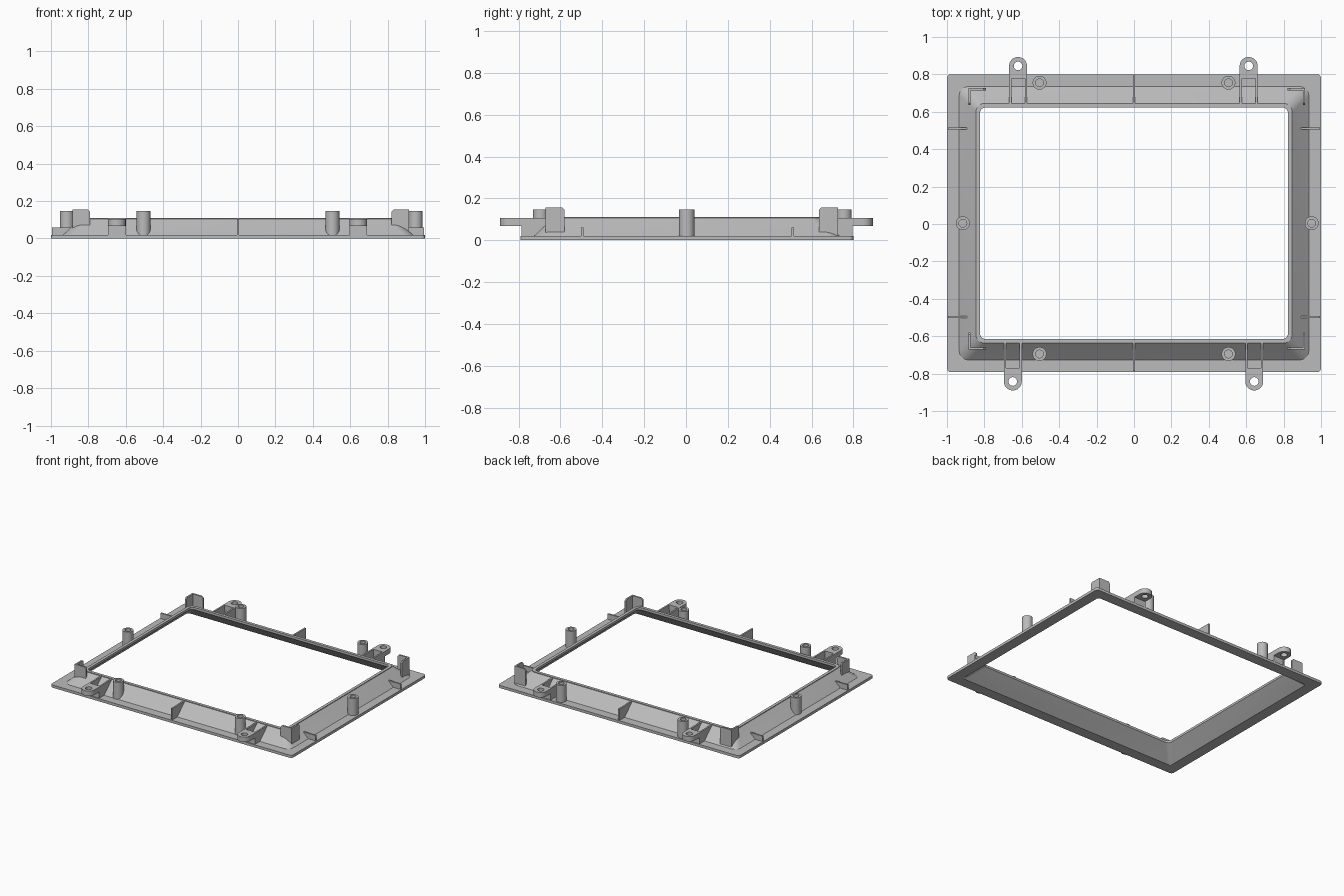
import bpy, bmesh, math

if "Cube" in bpy.data.objects:
    bpy.data.objects.remove(bpy.data.objects["Cube"])

CY = 0.004  # the frame sits slightly behind the centre of the tabs

grey = bpy.data.materials.new("grey plastic")
grey.diffuse_color = (0.5, 0.5, 0.5, 1)
grey.use_nodes = True
grey.node_tree.nodes["Principled BSDF"].inputs["Base Color"].default_value = grey.diffuse_color


def finish(bm, name, smooth=False):
    bmesh.ops.recalc_face_normals(bm, faces=bm.faces)
    me = bpy.data.meshes.new(name)
    bm.to_mesh(me)
    bm.free()
    me.materials.append(grey)
    ob = bpy.data.objects.new(name, me)
    bpy.context.collection.objects.link(ob)
    if smooth:
        bpy.context.view_layer.objects.active = ob
        ob.select_set(True)
        bpy.ops.object.shade_smooth_by_angle(angle=math.radians(30))
        ob.select_set(False)
    return ob


def sheet_z(x, y):
    """Middle height of the sloping frame sheet."""
    d = max(abs(x) - 0.928, abs(y - CY) - 0.724)
    return min(0.1, 0.012 + max(0, -d) * 0.95)


def bridge(bm, a, b):
    n = len(a)
    for i in range(n):
        bm.faces.new((a[i], a[(i + 1) % n], b[(i + 1) % n], b[i]))


def rounded_rect(hx, hy, r, steps=6):
    pts = []
    for k, (sx, sy) in enumerate(((1, 1), (-1, 1), (-1, -1), (1, -1))):
        for i in range(steps + 1):
            a = math.pi / 2 * (k + i / steps)
            pts.append((sx * (hx - r) + r * math.cos(a),
                        CY + sy * (hy - r) + r * math.sin(a)))
    return pts


# Frame: one cross-section swept around rounded rectangles
def frame():
    bm = bmesh.new()
    profile = [(1.0, 0.0, 0.02), (1.0, 0.02, 0.02), (0.935, 0.02, 0.05),
               (0.845, 0.105, 0.045), (0.845, 0.11, 0.045),
               (0.823, 0.11, 0.03), (0.823, 0.093, 0.03), (0.92, 0.0, 0.02)]
    rings = [[bm.verts.new((x, y, z)) for x, y in rounded_rect(h, h - 0.204, r)]
             for h, z, r in profile]
    for i in range(len(rings)):
        bridge(bm, rings[i], rings[(i + 1) % len(rings)])
    finish(bm, "frame", True)


# Upright wall whose foot follows the frame sheet
def wall(name, p0, p1, top, t=0.012, chamfer=0.0):
    bm = bmesh.new()
    dx, dy = p1[0] - p0[0], p1[1] - p0[1]
    length = math.hypot(dx, dy)
    nx, ny = -dy / length * t / 2, dx / length * t / 2
    stops = [i / 10 for i in range(11)]
    if chamfer:
        stops = sorted(stops + [1 - chamfer / length])
    rows = []
    for s in stops:
        x, y = p0[0] + dx * s, p0[1] + dy * s
        z = top - max(0, chamfer - (1 - s) * length)
        foot = min(sheet_z(x, y), z - 0.004)
        rows.append([bm.verts.new(c) for c in
                     ((x - nx, y - ny, foot), (x + nx, y + ny, foot),
                      (x + nx, y + ny, z), (x - nx, y - ny, z))])
    for a, b in zip(rows, rows[1:]):
        bridge(bm, a, b)
    bm.faces.new(rows[0])
    bm.faces.new(rows[-1])
    finish(bm, name)


# Hollow screw post
def post(name, x, y, r=0.037, hole=0.021, top=0.147, n=32):
    bm = bmesh.new()

    def ring(rad, z):
        out = []
        for i in range(n):
            a = 2 * math.pi * i / n
            px, py = x + rad * math.cos(a), y + rad * math.sin(a)
            out.append(bm.verts.new((px, py, sheet_z(px, py) if z is None else z)))
        return out
    rings = [ring(r, None), ring(r, top), ring(hole, top), ring(hole, 0.085)]
    for a, b in zip(rings, rings[1:]):
        bridge(bm, a, b)
    bm.faces.new(rings[-1])
    mid = bm.verts.new((x, y, sheet_z(x, y)))
    for i in range(n):
        bm.faces.new((rings[0][i], rings[0][(i + 1) % n], mid))
    finish(bm, name, True)


# Mounting tab: rounded plate with a round hole
def tab(name, x, y, s, r=0.048, hole=0.023, n=32):
    bm = bmesh.new()
    inner_y = CY + s * 0.775
    outer, inner = [], []
    for i in range(n):
        a = 2 * math.pi * (i + 0.5) / n
        c, d = math.cos(a), math.sin(a)
        if d >= 0:
            outer.append((x + r * c, y + s * r * d))
        else:   # project the inner half onto a square end
            k = max(abs(c), abs(d))
            outer.append((x + r * c / k, y + (inner_y - y) * -d / k))
        inner.append((x + hole * c, y + s * hole * d))
    rings = [[bm.verts.new((px, py, z)) for px, py in pts]
             for pts, z in ((outer, 0.068), (outer, 0.105), (inner, 0.105), (inner, 0.068))]
    for i in range(4):
        bridge(bm, rings[i], rings[(i + 1) % 4])
    finish(bm, name, True)
    # side walls and closing wall of the pocket
    for side in (-1, 1):
        wx = x + side * 0.042
        wall(name + "_side_wall", (wx, CY + s * 0.64), (wx, CY + s * 0.791), 0.105)
    wall(name + "_end_wall", (x - 0.042, CY + s * 0.783), (x + 0.042, CY + s * 0.783), 0.07)


frame()

for px, py in ((-0.505, 0.755), (0.505, 0.755), (-0.505, -0.695), (0.505, -0.695),
               (-0.915, CY), (0.95, CY)):
    post("screw_post", px, py)

for tx, ty, s in ((-0.62, 0.845, 1), (0.613, 0.845, 1), (-0.648, -0.842, -1), (0.643, -0.842, -1)):
    tab("mounting_tab", tx, ty, s)

# Stiffening ribs
for s in (-1, 1):
    wall("centre_rib", (0, CY + s * 0.635), (0, CY + s * 0.791), 0.105)
    for ry in (-0.497, 0.51):
        wall("side_rib", (s * 0.885, ry), (s * 0.995, ry), 0.06)

# L-shaped corner brackets
for cx, sx in ((-0.879, -1), (0.909, 1)):
    for cy, sy in ((0.72, 1), (-0.665, -1)):
        wall("corner_bracket", (cx + sx * 0.006, cy), (cx - sx * 0.087, cy), 0.156, chamfer=0.012)
        wall("corner_bracket", (cx, cy + sy * 0.006), (cx, cy - sy * 0.085), 0.156, chamfer=0.012)
